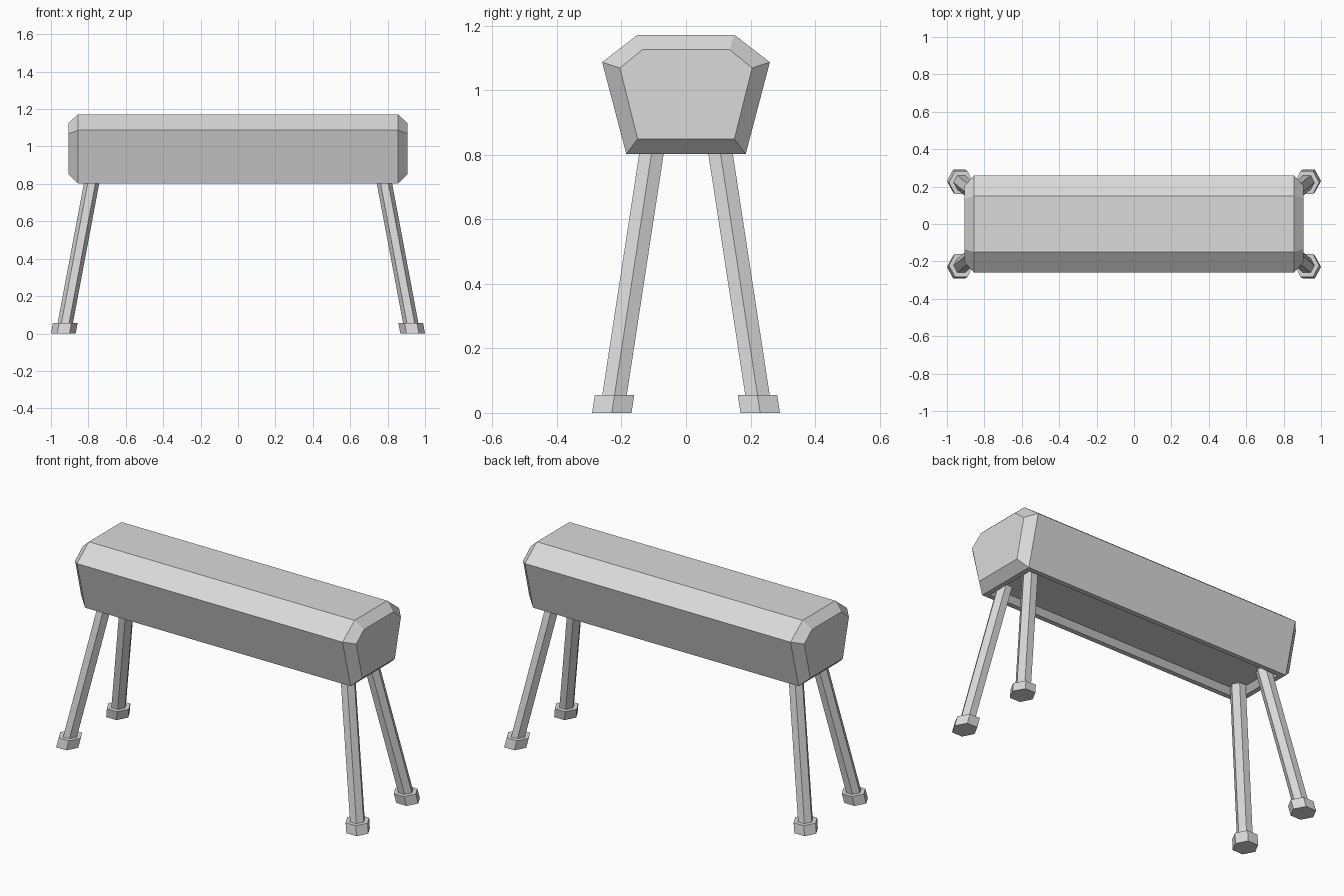
import bpy
import bmesh
from math import cos, sin, pi

cube = bpy.data.objects.get("Cube")
if cube:
    bpy.data.objects.remove(cube, do_unlink=True)

grey = bpy.data.materials.new("plain grey")
grey.use_nodes = True
colour = (0.7, 0.7, 0.7, 1)
grey.diffuse_color = colour
grey.node_tree.nodes["Principled BSDF"].inputs["Base Color"].default_value = colour


def make_object(name, bm):
    bmesh.ops.recalc_face_normals(bm, faces=bm.faces)
    mesh = bpy.data.meshes.new(name)
    bm.to_mesh(mesh)
    bm.free()
    mesh.materials.append(grey)
    obj = bpy.data.objects.new(name, mesh)
    bpy.context.collection.objects.link(obj)


def loft(bm, rings):
    """Join equal rings of points into a capped solid."""
    loops = [[bm.verts.new(p) for p in ring] for ring in rings]
    for a, b in zip(loops, loops[1:]):
        for i in range(len(a)):
            j = (i + 1) % len(a)
            bm.faces.new((a[i], a[j], b[j], b[i]))
    bm.faces.new(loops[0])
    bm.faces.new(loops[-1])


def section(x, half_profile):
    """Mirror half of the body profile across y = 0."""
    right = [(x, y, z) for y, z in half_profile]
    return right + [(x, -y, z) for y, z in reversed(half_profile)]


# Padded body with chamfered ends
full = [(0.185, 0.802), (0.26, 1.087), (0.15, 1.172)]
end = [(0.15, 0.849), (0.205, 1.069), (0.135, 1.126)]
bm = bmesh.new()
loft(bm, [section(-0.905, end), section(-0.855, full),
          section(0.855, full), section(0.905, end)])
bmesh.ops.recalc_face_normals(bm, faces=bm.faces)

# Flat rim, then a shallow recess with sloping walls underneath
bottom = min(bm.faces, key=lambda f: f.calc_center_median().z)
for width, rise in ((0.028, 0), (0.025, 0.031)):
    bmesh.ops.inset_region(bm, faces=[bottom], thickness=width,
                           use_even_offset=True)
    bmesh.ops.translate(bm, verts=bottom.verts, vec=(0, 0, rise))
make_object("body", bm)


# Splayed hexagonal legs and feet
def splayed_hexagon(sx, sy, radius, z):
    cx, cy = 0.934 - 0.188 * z, 0.23 - 0.153 * z
    return [(sx * cx + radius * cos(i * pi / 3),
             sy * cy + 1.07 * radius * sin(i * pi / 3), z) for i in range(6)]


for sx, side in ((1, "left"), (-1, "right")):
    for sy, end_name in ((-1, "front"), (1, "back")):
        for part, radius, low, high in (("leg", 0.041, 0.05, 0.84),
                                        ("foot", 0.066, 0, 0.055)):
            bm = bmesh.new()
            loft(bm, [splayed_hexagon(sx, sy, radius, z) for z in (low, high)])
            make_object(f"{end_name}_{side}_{part}", bm)
